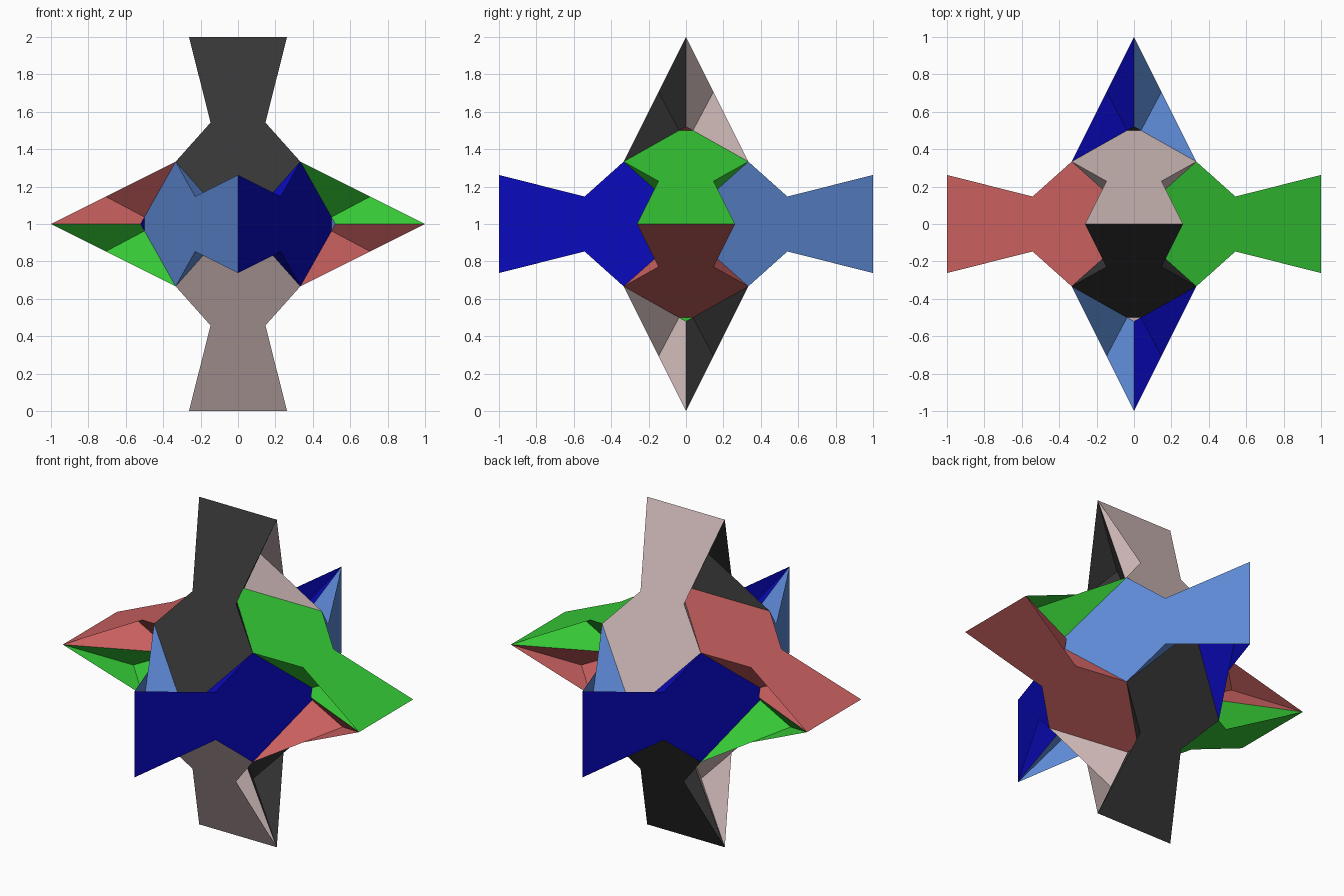
import bpy, bmesh
from mathutils import Vector

cube = bpy.data.objects.get("Cube")
if cube:
    bpy.data.objects.remove(cube, do_unlink=True)


def material(name, rgb):
    lin = [((c / 255 + 0.055) / 1.055) ** 2.4 if c > 10 else c / 255 / 12.92 for c in rgb]
    m = bpy.data.materials.new(name)
    m.use_nodes = True
    m.diffuse_color = (*lin, 1)
    bsdf = m.node_tree.nodes["Principled BSDF"]
    bsdf.inputs["Base Color"].default_value = (*lin, 1)
    bsdf.inputs["Roughness"].default_value = 0.8
    return m


# Two colours per spike axis: opposite parallel plates share one
COLOURS = {
    ("z", 1): material("pale_rose", (205, 184, 182)),
    ("z", -1): material("charcoal", (54, 54, 54)),
    ("x", 1): material("leaf_green", (54, 203, 54)),
    ("x", -1): material("brick_red", (204, 97, 97)),
    ("y", 1): material("sky_blue", (94, 139, 215)),
    ("y", -1): material("deep_blue", (10, 10, 192)),
}

# Cyclic turns carry the z spike onto the x and y spikes
TURNS = {
    "z": lambda p: (p.x, p.y, p.z),
    "x": lambda p: (p.z, p.x, p.y),
    "y": lambda p: (p.y, p.z, p.x),
}
NAMES = {
    "z": {-1: "bottom", 1: "top"},
    "x": {-1: "right", 1: "left"},
    "y": {-1: "front", 1: "back"},
}

A, S, B = 0.262, 1 / 3, 0.042   # tip half width, shoulder, length of inner point


def on_plate(x, z):
    """Point on the slanted plate z + 2y = 1."""
    return Vector((x, (1 - z) / 2, z))


def cross_lines(p, q, r, s):
    """Crossing of lines pq and rs on the plate, in x and z."""
    d1, d2, w = q - p, s - r, r - p
    t = (w.x * d2.z - w.z * d2.x) / (d1.x * d2.z - d1.z * d2.x)
    return p + d1 * t


tip = {s: on_plate(s * A, 1) for s in (-1, 1)}
shoulder = {s: on_plate(s * S, S) for s in (-1, 1)}
point = on_plate(0, -B)
neck = {s: cross_lines(tip[s], point, tip[-s], shoulder[s]) for s in (-1, 1)}
ridge = cross_lines(tip[-1], shoulder[1], tip[1], shoulder[-1])
root = {s: Vector((s * B, 0, (1 + B) / 2)) for s in (-1, 1)}


def piece_faces():
    """Outer plate and the side facets, each with an outward direction."""
    plate = [tip[-1], tip[1], neck[1], shoulder[1], point, shoulder[-1], neck[-1]]
    faces = [(plate, Vector((0, 2, 1)))]
    for s in (-1, 1):
        far = root[-s]
        mid = shoulder[s].lerp(far, S / (S + B))   # where the facet crosses x = 0
        faces.append(([shoulder[s], ridge, mid], Vector((s, 0, 0))))
        faces.append(([tip[-s], ridge, mid, far], Vector((-s, 0, 0))))
    return faces


def build_piece(axis, sy, sz):
    bm = bmesh.new()
    for pts, out in piece_faces():
        verts = [bm.verts.new((p.x, p.y * sy, p.z * sz)) for p in pts]
        face = bm.faces.new(verts)
        face.normal_update()
        if face.normal.dot(Vector((out.x, out.y * sy, out.z * sz))) < 0:
            face.normal_flip()
    for v in bm.verts:
        v.co = Vector(TURNS[axis](v.co)) + Vector((0, 0, 1))
    bmesh.ops.remove_doubles(bm, verts=bm.verts, dist=1e-5)
    side_axis = {"z": "y", "x": "z", "y": "x"}[axis]
    name = f"{NAMES[axis][sz]}_spike_{NAMES[side_axis][sy]}_half"
    mesh = bpy.data.meshes.new(name)
    bm.to_mesh(mesh)
    bm.free()
    mesh.materials.append(COLOURS[axis, sy * sz])
    bpy.context.collection.objects.link(bpy.data.objects.new(name, mesh))


# Six spikes, each of two halves
for axis in "xyz":
    for sz in (-1, 1):
        for sy in (-1, 1):
            build_piece(axis, sy, sz)
